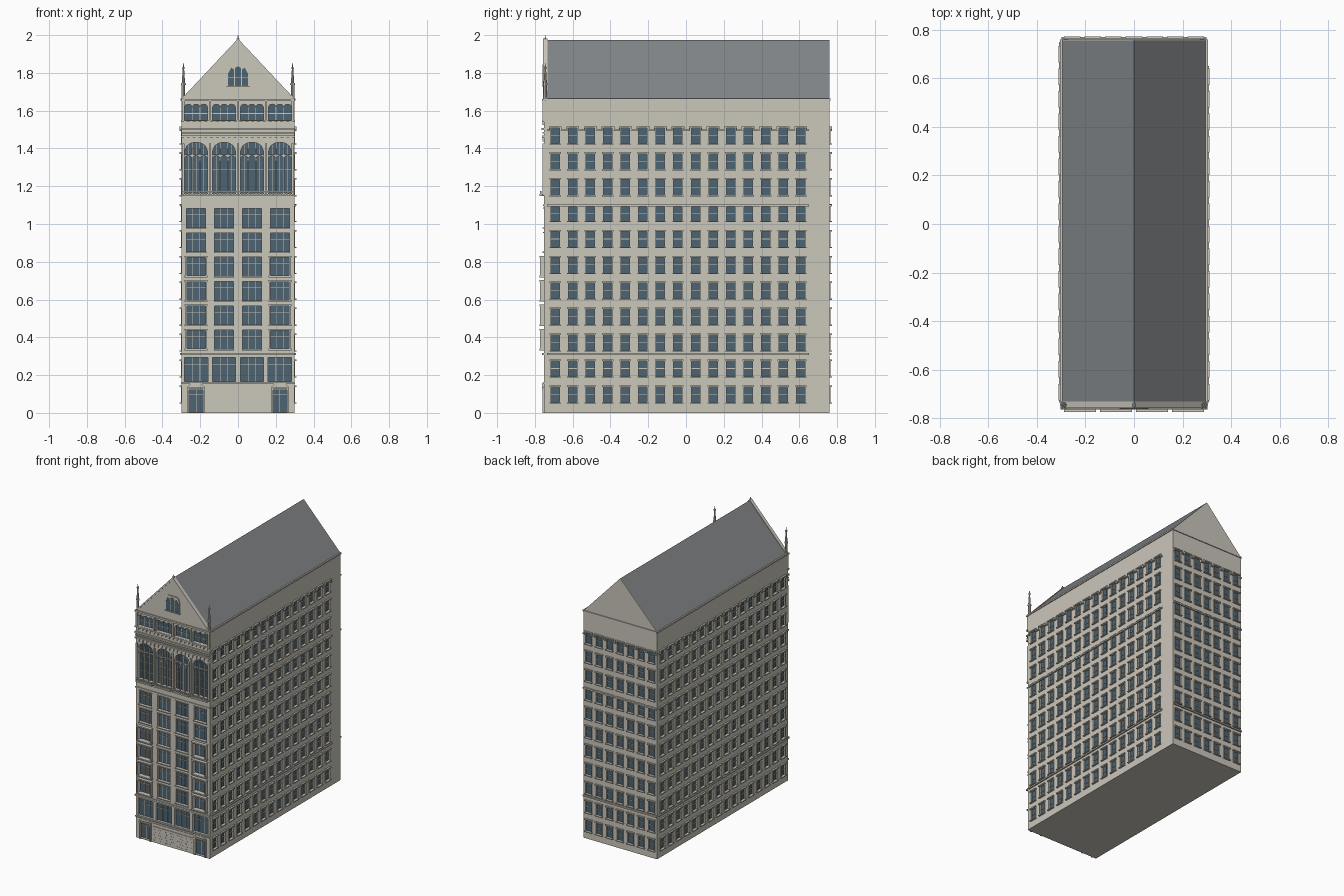
import bpy, bmesh, math
from mathutils import Matrix, Vector

if "Cube" in bpy.data.objects:
    bpy.data.objects.remove(bpy.data.objects["Cube"])

def material(name, rgb):
    m = bpy.data.materials.new(name)
    m.diffuse_color = (*rgb, 1)
    m.use_nodes = True
    m.node_tree.nodes["Principled BSDF"].inputs["Base Color"].default_value = m.diffuse_color
    return m

STONE = material("stone", (0.60, 0.57, 0.50))
GLASS = material("glass", (0.075, 0.125, 0.165))
SLATE = material("slate", (0.22, 0.235, 0.245))
parts = {}

def part(name, mat=STONE):
    if name not in parts:
        parts[name] = (bmesh.new(), mat)
    return parts[name][0]

# Extrude a counter-clockwise (u, z) outline between depths d0 and d1 (outward positive)
def prism(bm, M, pts, d0, d1):
    f = [bm.verts.new(M @ Vector((u, -d1, z))) for u, z in pts]
    b = [bm.verts.new(M @ Vector((u, -d0, z))) for u, z in pts]
    bm.faces.new(f)
    bm.faces.new(b[::-1])
    for i in range(len(pts)):
        j = (i + 1) % len(pts)
        bm.faces.new((f[i], b[i], b[j], f[j]))

def box(bm, M, u0, u1, z0, z1, d0, d1):
    prism(bm, M, [(u0, z0), (u1, z0), (u1, z1), (u0, z1)], d0, d1)

# Flat wall with rectangular openings and reveals
def wall(bm, M, u0, u1, z0, z1, holes, depth):
    us = sorted({round(v, 5) for v in [u0, u1] + [h[k] for h in holes for k in (0, 1)]})
    zs = sorted({round(v, 5) for v in [z0, z1] + [h[k] for h in holes for k in (2, 3)]})
    grid = {(u, z): bm.verts.new(M @ Vector((u, 0, z))) for u in us for z in zs}
    for a, b in zip(us, us[1:]):
        for c, d in zip(zs, zs[1:]):
            mu, mz = (a + b) / 2, (c + d) / 2
            if not any(h[0] < mu < h[1] and h[2] < mz < h[3] for h in holes):
                bm.faces.new([grid[p] for p in ((a, c), (b, c), (b, d), (a, d))])
    for a, b, c, d in holes:
        ring = [(a, c), (b, c), (b, d), (a, d)]
        fr = [bm.verts.new(M @ Vector((u, 0, z))) for u, z in ring]
        bk = [bm.verts.new(M @ Vector((u, depth, z))) for u, z in ring]
        for i in range(4):
            j = (i + 1) % 4
            bm.faces.new((fr[i], fr[j], bk[j], bk[i]))
    bmesh.ops.delete(bm, geom=[v for v in bm.verts if not v.link_faces], context='VERTS')

# Solid spandrel above an arch: curve from spring line up to the crown
def arch(bm, M, u0, u1, spring, crown, top, d0, d1, n=10, power=2.0):
    def h(t):
        return spring + (crown - spring) * (1 - abs(2 * t - 1) ** power) ** (1 / 2)
    for i in range(n):
        s, t = i / n, (i + 1) / n
        a, b = u0 + (u1 - u0) * s, u0 + (u1 - u0) * t
        prism(bm, M, [(a, h(s)), (b, h(t)), (b, top), (a, top)], d0, d1)

# Glazing with evenly spaced mullions and listed transom heights
def glaze(tag, M, u0, u1, z0, z1, d, lights, transoms, w=0.003):
    box(part(tag + "_glass", GLASS), M, u0, u1, z0, z1, d - 0.004, d)
    bm = part(tag + "_window_bars")
    for i in range(1, lights):
        u = u0 + (u1 - u0) * i / lights
        box(bm, M, u - w / 2, u + w / 2, z0, z1, d, d + 0.004)
    for z in transoms:
        box(bm, M, u0, u1, z - w / 2, z + w / 2, d, d + 0.004)

W, FRONT, BACK, EAVE, APEX = 0.298, -0.752, 0.76, 1.66, 1.975
def side(angle, x, y):
    return Matrix.Translation((x, y, 0)) @ Matrix.Rotation(math.radians(angle), 4, 'Z')
F, R, B, L = side(0, 0, FRONT), side(90, W, 0), side(180, 0, BACK), side(-90, -W, 0)

# Plain elevations: regular sash windows with sills, lintels and string courses
def plain_side(tag, M, u0, u1, cols, band):
    rows = [0.098 + 0.1371 * i for i in range(11)]
    hw, hh = 0.024, 0.042
    wall(part(tag + "_wall"), M, u0, u1, 0, EAVE,
         [(c - hw, c + hw, z - hh, z + hh) for c in cols for z in rows], 0.012)
    trim = part(tag + "_window_trim")
    for z in rows:
        for c in cols:
            glaze(tag, M, c - hw, c + hw, z - hh, z + hh, -0.007, 1, [z])
            box(trim, M, c - 0.03, c + 0.03, z - hh - 0.006, z - hh, 0, 0.012)
            box(trim, M, c - 0.03, c + 0.03, z + hh - 0.002, z + hh + 0.006, 0, 0.012)
            for s in (-1, 1):
                box(trim, M, c + s * 0.0245 - 0.002, c + s * 0.0245 + 0.002, z - hh, z + hh, 0, 0.005)
                if z == rows[-1]:  # label-mould drops on the top storey
                    box(trim, M, c + s * 0.031 - 0.003, c + s * 0.031 + 0.003, z + 0.024, z + hh + 0.006, 0, 0.012)
    bands = part(tag + "_string_courses")
    for z in (0.312, 1.098):
        box(bands, M, *band, z - 0.005, z + 0.005, 0, 0.01)
    edges = [band[0]] + [v for c in cols for v in (c - 0.031, c + 0.031)] + [band[1]]
    for a, b in zip(edges[::2], edges[1::2]):  # top course runs between hoods
        if b > a:
            box(bands, M, a, b, 1.493, 1.501, 0, 0.01)
    box(bands, M, u0, u1, EAVE - 0.006, EAVE + 0.004, -0.004, 0.006)

plain_side("right", R, FRONT, BACK, [-0.692 + 0.0928 * i for i in range(15)], (-0.735, 0.65))
plain_side("left", L, -BACK, -FRONT, [0.692 - 0.0928 * i for i in range(15, -1, -1)], (-0.75, 0.735))
plain_side("back", B, -W, W, [0.085 * i for i in range(-3, 4)], (-W, W))

# Front elevation openings
bays = [-0.222, -0.074, 0.074, 0.222]
floors = [0.388 + 0.1288 * i for i in range(6)]
doors = [(c - 0.043, c + 0.043, 0.004, 0.12) for c in (-0.222, 0.222)]
shops = [(c - 0.062, c + 0.062, 0.165, 0.293) for c in bays]
offices = [(c - 0.05, c + 0.05, z - 0.05, z + 0.05) for c in bays for z in floors]
talls = [(c - 0.061, c + 0.061, 1.165, 1.435) for c in bays]
attics = [(c - 0.061, c + 0.061, 1.55, 1.64) for c in bays]
wall(part("front_wall"), F, -W, W, 0, EAVE, doors + shops + offices + talls + attics, 0.026)
trim = part("front_trim")

# Entrances with surrounds and hoods
for a, b, c, d in doors:
    glaze("front_door", F, a, b, c, d, -0.018, 2, [0.095])
    for u in (a, b):
        box(trim, F, u - 0.005, u + 0.005, 0, 0.135, 0, 0.008)
    box(trim, F, a - 0.005, b + 0.005, 0.12, 0.128, 0, 0.01)
    prism(trim, F, [(a - 0.005, 0.135), (b + 0.005, 0.135), (b - 0.012, 0.152), (a + 0.012, 0.152)], 0, 0.01)

# Studded base wall
studs = part("base_wall_studs")
for r in range(5):
    for k in range(17):
        u, z = -0.152 + 0.0185 * k + (r % 2) * 0.008, 0.018 + 0.02 * r
        box(studs, F, u - 0.002, u + 0.002, z - 0.002, z + 0.002, 0, 0.002)
for z in (0.115, 0.138):
    box(trim, F, -0.168, 0.168, z - 0.003, z + 0.003, 0, 0.004)
for a, b, c, d in shops:
    glaze("shop", F, a, b, c, d, -0.018, 3, [0.255])
for a, b, c, d in offices:
    glaze("office", F, a, b, c, d, -0.014, 3, [c + 0.066])
    box(trim, F, a - 0.004, b + 0.004, c - 0.007, c, 0, 0.008)
    box(trim, F, a - 0.004, b + 0.004, d, d + 0.005, 0, 0.006)

# Projecting window surrounds in the outer bays
oriel = part("oriel_surrounds")
for c in (bays[0], bays[3]):
    for z in floors[:4]:
        for s in (-1, 1):
            box(oriel, F, c + s * 0.053 - 0.004, c + s * 0.053 + 0.004, z - 0.05, z + 0.05, 0, 0.02)
        box(oriel, F, c - 0.061, c + 0.061, z + 0.048, z + 0.057, 0, 0.023)
        box(oriel, F, c - 0.061, c + 0.061, z - 0.057, z - 0.048, 0, 0.023)

# Tall arched windows: three lights, cusped heads, colonnettes and balustraded sill
for c, (a, b, z0, z1) in zip(bays, talls):
    glaze("arched", F, a, b, z0, z1, -0.022, 6, [1.22, 1.29], 0.002)
    arch(trim, F, a, b, 1.385, 1.432, 1.436, -0.02, 0.0)
    for i in range(3):
        u, v = a + (b - a) * i / 3, a + (b - a) * (i + 1) / 3
        arch(trim, F, u, v, 1.345, 1.362, 1.367, -0.02, -0.008, 6)
        if i:
            box(trim, F, u - 0.003, u + 0.003, z0, 1.40, -0.02, -0.004)
            box(trim, F, u - 0.005, u + 0.005, 1.335, 1.347, -0.02, -0.001)
    box(trim, F, a - 0.005, b + 0.005, 1.148, 1.158, 0, 0.023)
    box(trim, F, a - 0.005, b + 0.005, 1.168, 1.174, 0.012, 0.022)
    for i in range(9):
        u = a + (b - a) * i / 8
        box(trim, F, u - 0.002, u + 0.002, 1.158, 1.168, 0.014, 0.02)

# Attic lights with small arched heads
for a, b, z0, z1 in attics:
    glaze("attic", F, a, b, z0, z1, -0.022, 3, [1.585], 0.004)
    for i in range(3):
        arch(trim, F, a + (b - a) * i / 3, a + (b - a) * (i + 1) / 3, 1.617, 1.634, 1.641, -0.02, -0.002, 8)

# Slender piers, horizontal courses and dentil tables
for u in (-0.29, -0.148, 0, 0.148, 0.29):
    box(trim, F, u - 0.006, u + 0.006, 1.15, 1.425, 0, 0.008)
    box(trim, F, u - 0.006, u + 0.006, 1.54, 1.65, 0, 0.008)
for z, h, d in ((0.157, 0.004, 0.008), (0.312, 0.006, 0.01), (1.10, 0.004, 0.006), (1.463, 0.005, 0.01),
                (1.482, 0.004, 0.008), (1.503, 0.006, 0.012), (1.544, 0.005, 0.01), (1.657, 0.006, 0.01)):
    box(trim, F, -W - 0.005, W + 0.005, z - h, z + h, -0.004, d)
dentils = part("front_dentils")
for i in range(19):
    u = -0.279 + 0.031 * i
    box(dentils, F, u - 0.008, u + 0.008, 1.436, 1.458, 0, 0.007)
    box(dentils, F, u - 0.006, u + 0.006, 1.524, 1.539, 0, 0.007)

# Gables and pitched roof
gable = [(-W, EAVE), (W, EAVE), (0, APEX)]
prism(part("front_gable"), F, gable, -0.017, 0)
prism(part("roof", SLATE), F, gable, FRONT - BACK + 0.004, -0.017)
prism(part("back_gable"), B, gable, -0.004, 0)
cop = part("gable_coping")
prism(cop, F, [(-W, EAVE + 0.004), (-W + 0.012, EAVE + 0.004), (0, APEX - 0.012), (0, APEX + 0.006)], -0.02, 0.006)
prism(cop, F, [(W - 0.012, EAVE + 0.004), (W, EAVE + 0.004), (0, APEX + 0.006), (0, APEX - 0.012)], -0.02, 0.006)

# Gable window with stepped three-arched head
head = [(0.055, 1.73), (0.055, 1.80), (0.048, 1.822), (0.036, 1.838), (0, 1.842)]
prism(part("gable_window_glass", GLASS), F, head + [(-u, z) for u, z in head[-2::-1]], 0, 0.003)
for u in (-0.055, -0.018, 0.018, 0.055):
    box(cop, F, u - 0.002, u + 0.002, 1.73, 1.80 if abs(u) > 0.05 else 1.83, 0, 0.007)
box(cop, F, -0.06, 0.06, 1.724, 1.731, 0, 0.009)
box(cop, F, -0.055, 0.055, 1.775, 1.778, 0, 0.006)
arch(cop, F, -0.018, 0.018, 1.815, 1.834, 1.844, 0, 0.007, 8)
for s in (-1, 1):
    m = [(s * 0.018, 1.815), (s * 0.036, 1.828), (s * 0.05, 1.80), (s * 0.058, 1.80), (s * 0.05, 1.83), (s * 0.036, 1.844), (s * 0.018, 1.844)]
    prism(cop, F, m if s > 0 else m[::-1], 0, 0.007)

# Corner pinnacles and apex finial
def cone(bm, x, y, z0, z1, r0, r1, n=8):
    bmesh.ops.create_cone(bm, cap_ends=True, segments=n, radius1=r0, radius2=r1, depth=z1 - z0,
                          matrix=Matrix.Translation((x, y, (z0 + z1) / 2)))
pin = part("corner_pinnacles")
for x in (-0.289, 0.289):
    y = -0.745
    for z0, z1, r0, r1 in ((1.63, 1.665, 0.006, 0.013), (1.665, 1.735, 0.009, 0.009), (1.735, 1.743, 0.013, 0.013),
                           (1.743, 1.835, 0.009, 0.003), (1.822, 1.829, 0.008, 0.008), (1.835, 1.852, 0.003, 0.001)):
        cone(pin, x, y, z0, z1, r0, r1)
fin = part("apex_finial")
cone(fin, 0, -0.745, 1.955, 2.0, 0.006, 0.001)
cone(fin, 0, -0.745, 1.976, 1.983, 0.009, 0.007)

# Underside
fl = part("underside")
fl.faces.new([fl.verts.new(p) for p in ((-W, FRONT, 0), (-W, BACK, 0), (W, BACK, 0), (W, FRONT, 0))])

for name, (bm, mat) in parts.items():
    me = bpy.data.meshes.new(name)
    bm.to_mesh(me)
    bm.free()
    me.materials.append(mat)
    bpy.context.collection.objects.link(bpy.data.objects.new(name, me))
